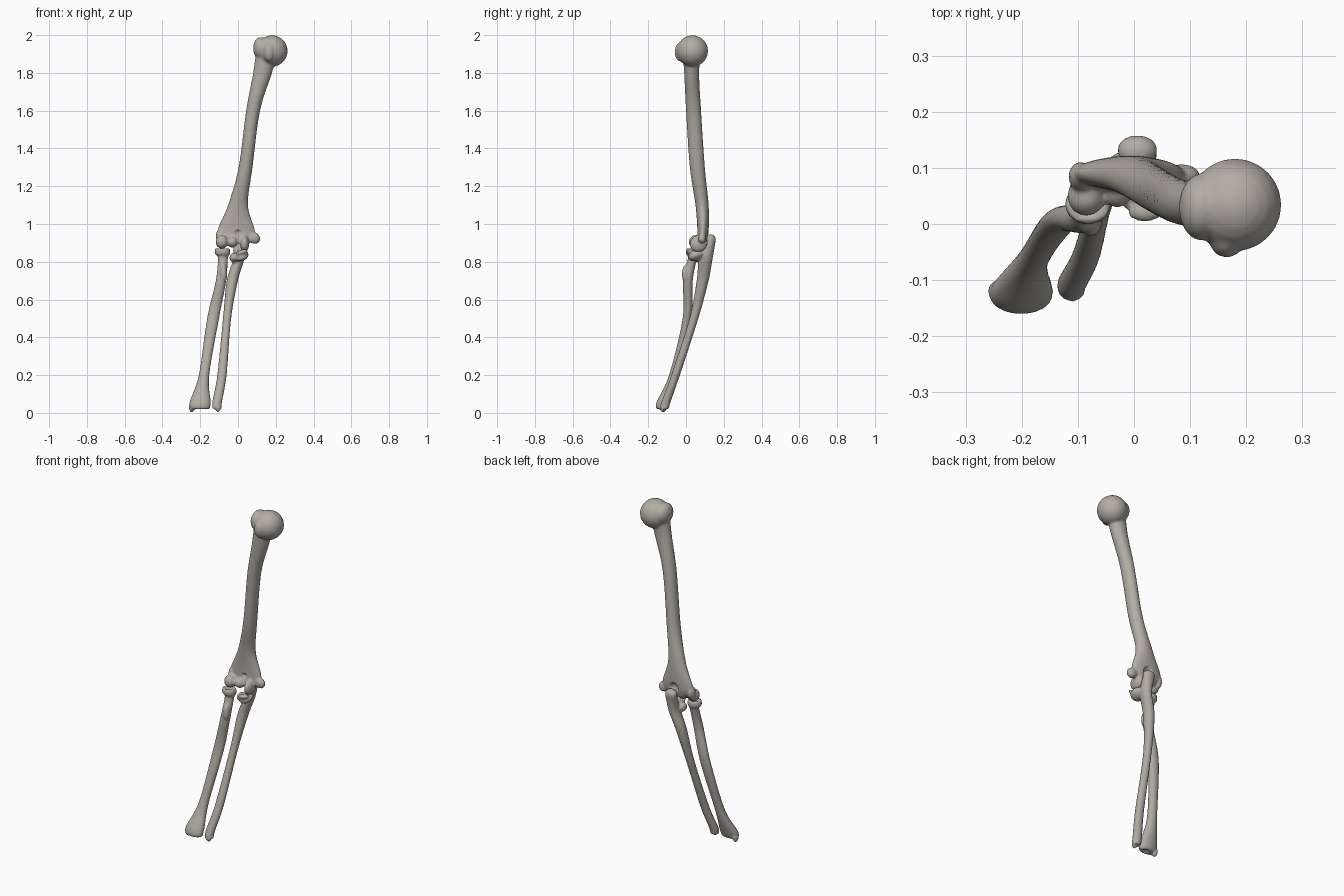
import bpy, bmesh, math
from mathutils import Matrix, Vector, Euler

cube = bpy.data.objects.get("Cube")
if cube:
    bpy.data.objects.remove(cube)

bone = bpy.data.materials.new("warm grey bone")
bone.use_nodes = True
colour = (.45, .42, .37, 1)
bone.diffuse_color = colour
bone.node_tree.nodes["Principled BSDF"].inputs["Base Color"].default_value = colour
SIDES, STEPS = 24, 8


def spline(before, start, end, after, t):
    """Smooth curve from start to end that follows its neighbours."""
    slope_in, slope_out = (end - before) / 2, (after - start) / 2
    ease = t * t * (3 - 2 * t)
    bend = t * (1 - t) * ((1 - t) * slope_in - t * slope_out)
    return start + (end - start) * ease + bend


def add_shaft(bm, sections):
    """Loft ellipses; each section is height, centre x, centre y, half width, half depth."""
    padded = [sections[0], *sections, sections[-1]]
    dense = []
    for group in zip(padded, padded[1:], padded[2:], padded[3:]):
        for step in range(STEPS):
            dense.append([spline(*values, step / STEPS) for values in zip(*group)])
    dense.append(sections[-1])
    rings = []
    for z, x, y, half_width, half_depth in dense:
        angles = [math.tau * side / SIDES for side in range(SIDES)]
        rings.append([bm.verts.new((x + half_width * math.cos(a), y + half_depth * math.sin(a), z))
                      for a in angles])
    for low, high in zip(rings, rings[1:]):
        for side in range(SIDES):
            after = (side + 1) % SIDES
            bm.faces.new((low[side], low[after], high[after], high[side]))
    bm.faces.new(rings[0])
    bm.faces.new(rings[-1])


def add_lobe(bm, centre, radii, pitch=0, roll=0):
    turn = Euler((math.radians(pitch), math.radians(roll), 0))
    bmesh.ops.create_uvsphere(bm, u_segments=SIDES, v_segments=SIDES // 2, radius=1,
                              matrix=Matrix.LocRotScale(Vector(centre), turn, Vector(radii)))


def make_object(name, bm):
    bmesh.ops.recalc_face_normals(bm, faces=bm.faces)
    mesh = bpy.data.meshes.new(name)
    bm.to_mesh(mesh)
    bm.free()
    mesh.materials.append(bone)
    for face in mesh.polygons:
        face.use_smooth = True
    obj = bpy.data.objects.new(name, mesh)
    bpy.context.collection.objects.link(obj)
    return obj


def finish_bone(name, solid, hollows):
    """Fuse the shaft and lobes, carve the hollows and soften the joins."""
    obj = make_object(name, solid)
    fuse = obj.modifiers.new("fuse", 'REMESH')
    fuse.mode = 'VOXEL'
    fuse.voxel_size = .006
    fuse.use_smooth_shade = True
    cutter = make_object(name + "_cutter", hollows)
    cutter.hide_render = True
    cutter.hide_set(True)
    carve = obj.modifiers.new("carve", 'BOOLEAN')
    carve.operation = 'DIFFERENCE'
    carve.object = cutter
    soften = obj.modifiers.new("soften", 'SMOOTH')
    soften.iterations = 5


# Upper arm bone: flared lower end, bowed shaft, round head
solid, hollows = bmesh.new(), bmesh.new()
add_shaft(solid, [
    (.9, -.01, .08, .06, .03),
    (.96, -.01, .09, .1, .03),
    (1.1, 0, .085, .053, .035),
    (1.3, .04, .06, .037, .04),
    (1.6, .08, .04, .037, .04),
    (1.8, .13, .03, .05, .04),
    (1.95, .16, .03, .06, .05),
])
# ball head with greater and lesser tubercles
add_lobe(solid, centre=(.18, .034, 1.916), radii=(.083, .083, .083))
add_lobe(solid, centre=(.12, .03, 1.93), radii=(.04, .06, .06))
add_lobe(solid, centre=(.165, -.03, 1.91), radii=(.03, .03, .05))
# capitulum, then the two rims of the trochlea
add_lobe(solid, centre=(-.085, .05, .905), radii=(.034, .036, .036))
add_lobe(solid, centre=(-.03, .065, .905), radii=(.03, .036, .03))
add_lobe(solid, centre=(.035, .065, .895), radii=(.024, .046, .045))
# inner and outer epicondyles
add_lobe(solid, centre=(.085, .085, .925), radii=(.034, .022, .03), roll=25)
add_lobe(solid, centre=(-.095, .085, .935), radii=(.022, .026, .04))
# front and rear fossae
add_lobe(hollows, centre=(0, .035, .955), radii=(.025, .038, .022))
add_lobe(hollows, centre=(0, .135, .95), radii=(.035, .04, .035))
finish_bone("upper_arm_bone", solid, hollows)

# Radius: broad wrist end, bowed shaft, disc head
solid, hollows = bmesh.new(), bmesh.new()
add_shaft(solid, [
    (.02, -.2, -.13, .05, .028),
    (.06, -.2, -.12, .056, .035),
    (.2, -.18, -.064, .028, .026),
    (.5, -.132, .005, .032, .023),
    (.7, -.09, .01, .028, .026),
    (.82, -.08, .035, .027, .025),
    (.84, -.082, .035, .04, .035),
    (.87, -.082, .035, .04, .035),
])
# tuberosity and styloid
add_lobe(solid, centre=(-.077, 0, .735), radii=(.02, .022, .05))
add_lobe(solid, centre=(-.245, -.12, .03), radii=(.015, .02, .028))
# head cup and wrist hollow
add_lobe(hollows, centre=(-.082, .035, .885), radii=(.032, .028, .026))
add_lobe(hollows, centre=(-.19, -.13, .01), radii=(.03, .02, .018))
finish_bone("radius", solid, hollows)

# Ulna: slim wrist end, curved shaft, hooked elbow end
solid, hollows = bmesh.new(), bmesh.new()
add_shaft(solid, [
    (.02, -.11, -.115, .024, .024),
    (.06, -.11, -.105, .026, .025),
    (.2, -.085, -.055, .025, .023),
    (.5, -.058, .042, .022, .024),
    (.7, -.03, .088, .03, .032),
    (.82, .005, .105, .03, .037),
    (.92, .006, .135, .036, .024),
])
# elbow tip, coronoid shelf and its lip, radial notch rim, styloid
add_lobe(solid, centre=(.006, .13, .92), radii=(.036, .028, .026))
add_lobe(solid, centre=(.015, .055, .832), radii=(.042, .045, .026), pitch=20, roll=-15)
add_lobe(solid, centre=(.02, .022, .85), radii=(.034, .018, .013), roll=-15)
add_lobe(solid, centre=(-.025, .065, .822), radii=(.02, .03, .025))
add_lobe(solid, centre=(-.106, -.125, .025), radii=(.014, .012, .022))
# trochlear notch
add_lobe(hollows, centre=(.01, .064, .9), radii=(.08, .05, .046))
finish_bone("ulna", solid, hollows)
